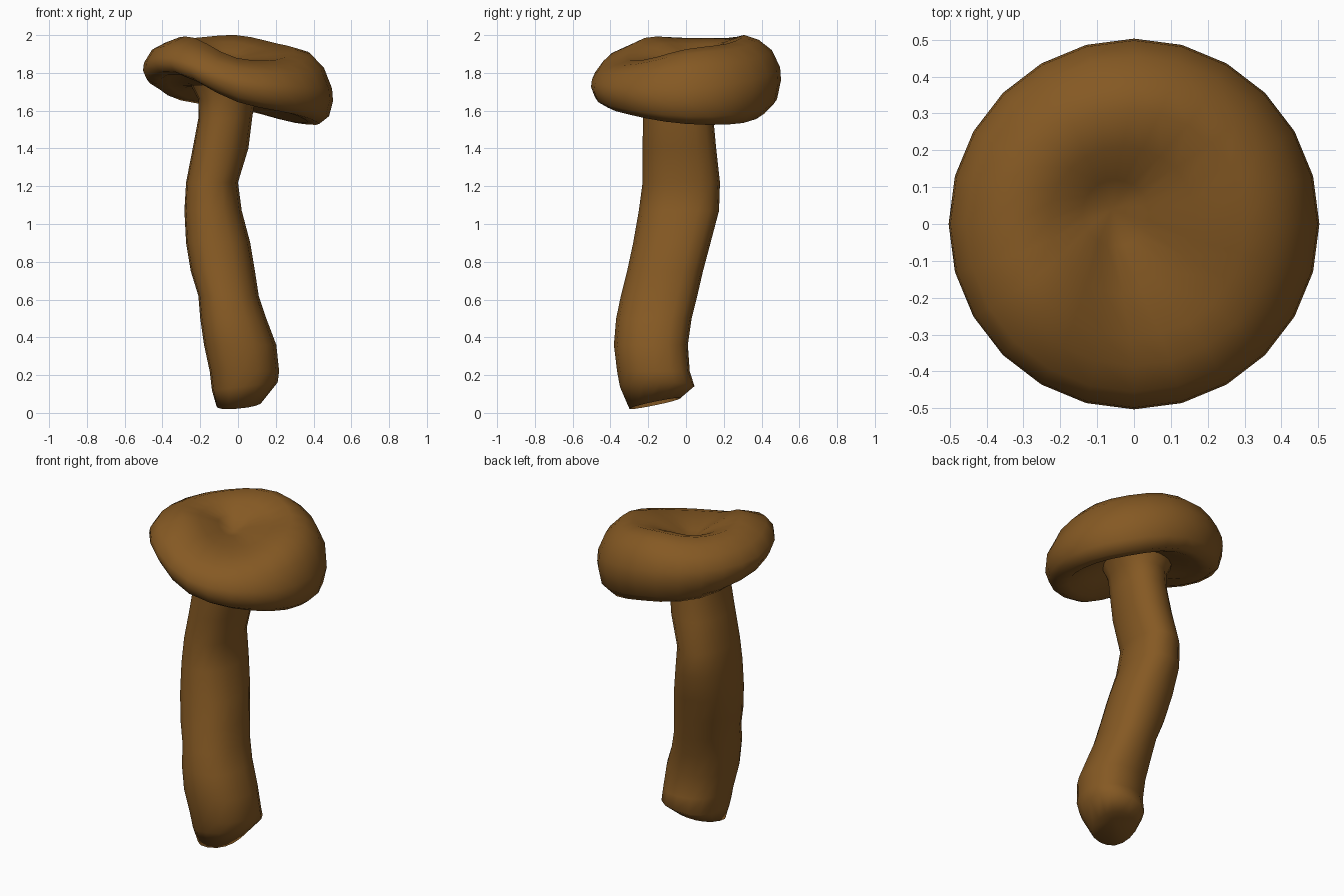
import bpy, bmesh, math

if "Cube" in bpy.data.objects:
    bpy.data.objects.remove(bpy.data.objects["Cube"])

brown = bpy.data.materials.new("mushroom brown")
brown.diffuse_color = (0.235, 0.1, 0.017, 1)
brown.use_nodes = True
brown.node_tree.nodes["Principled BSDF"].inputs["Base Color"].default_value = brown.diffuse_color


def loft(name, rings, start=None):
    """Skin closed rings of points, closing the first one onto a point."""
    bm = bmesh.new()
    loops = [[bm.verts.new(p) for p in ring] for ring in rings]
    n = len(loops[0])
    tip = bm.verts.new(start)
    for i in range(n):
        j = (i + 1) % n
        bm.faces.new((loops[0][j], loops[0][i], tip))
        for a, b in zip(loops, loops[1:]):
            bm.faces.new((a[i], a[j], b[j], b[i]))
    bmesh.ops.recalc_face_normals(bm, faces=bm.faces)
    me = bpy.data.meshes.new(name)
    bm.to_mesh(me)
    bm.free()
    me.materials.append(brown)
    for p in me.polygons:
        p.use_smooth = True
    ob = bpy.data.objects.new(name, me)
    bpy.context.collection.objects.link(ob)
    return ob


def around(values, t):
    """Smooth cyclic interpolation of values spaced evenly round the circle."""
    n = len(values)
    f = t / (2 * math.pi) * n
    i = math.floor(f)
    u = f - i
    a, b, c, d = (values[(i + k) % n] for k in (-1, 0, 1, 2))
    return b + 0.5 * u * (c - a + u * (2*a - 5*b + 4*c - d + u * (3*(b - c) + d - a)))


def soft(v):
    """Round off less than a circle does, for a slightly squared section."""
    return math.copysign(abs(v) ** 0.88, v)


# Stem: z, x min, x max, y min, y max, tilt along x, tilt along y
stem_rows = [
    (0.05, -0.115, 0.13, -0.30, -0.03, 0.08, 0.2),
    (0.14, -0.138, 0.21, -0.35, 0.045, 0.12, 0.0),
    (0.22, -0.15, 0.218, -0.365, 0.02, 0, 0),
    (0.36, -0.18, 0.203, -0.382, 0.01, 0, 0),
    (0.50, -0.20, 0.15, -0.37, 0.03, 0, 0),
    (0.62, -0.21, 0.11, -0.345, 0.06, 0, 0),
    (0.75, -0.25, 0.09, -0.312, 0.09, 0, 0),
    (0.90, -0.275, 0.065, -0.28, 0.13, 0, 0),
    (1.07, -0.284, 0.02, -0.25, 0.175, 0, 0),
    (1.22, -0.275, 0.0, -0.23, 0.18, 0, 0),
    (1.40, -0.24, 0.055, -0.23, 0.16, 0, 0),
    (1.56, -0.21, 0.075, -0.228, 0.145, 0, 0),
    (1.66, -0.21, 0.09, -0.228, 0.14, 0, 0),
    (1.735, -0.25, 0.14, -0.25, 0.17, 0, 0),
]
SIDES = 16
stem_rings = []
for z, x0, x1, y0, y1, tx, ty in stem_rows:
    ring = []
    for k in range(SIDES):
        t = 2 * math.pi * k / SIDES
        # a small phase shift stretches the section along one diagonal
        dx = (x1 - x0) / 2 * soft(math.cos(t - 0.05))
        dy = (y1 - y0) / 2 * soft(math.sin(t + 0.05))
        ring.append(((x0 + x1) / 2 + dx, (y0 + y1) / 2 + dy, max(0, z + tx * dx + ty * dy)))
    stem_rings.append(ring)
# Hollowed foot of the stem, open where it runs into the cap
loft("stem", stem_rings, (0.02, -0.16, 0.10))

# Cap: crest, widest and lowest rim heights every 45 degrees from +x
crest = [1.925, 1.955, 2.0, 1.985, 1.985, 1.985, 1.88, 1.87]
middle = [1.68, 1.73, 1.80, 1.83, 1.83, 1.86, 1.745, 1.70]
lowest = [1.53, 1.535, 1.61, 1.655, 1.74, 1.79, 1.645, 1.58]
SEG = 24


def cap_ring(r, cx, cy, height):
    ring = []
    for k in range(SEG):
        t = 2 * math.pi * k / SEG
        z = height(around(crest, t), around(middle, t), around(lowest, t))
        ring.append((cx + r * math.cos(t), cy + r * math.sin(t), z))
    return ring


cap_rings = [
    cap_ring(0.09, -0.05, 0.03, lambda c, m, l: 1.865 + 0.35 * (c - 1.86)),
    cap_ring(0.20, -0.03, 0.01, lambda c, m, l: 1.86 + 0.75 * (c - 1.86)),
    cap_ring(0.31, -0.01, 0, lambda c, m, l: c),
    cap_ring(0.385, 0, 0, lambda c, m, l: c - 0.025),
    cap_ring(0.455, 0, 0, lambda c, m, l: m + 0.6 * (c - m)),
    cap_ring(0.498, 0, 0, lambda c, m, l: m + 0.15 * (c - m)),
    cap_ring(0.503, 0, 0, lambda c, m, l: m - 0.2 * (m - l)),
    cap_ring(0.482, 0, 0, lambda c, m, l: l + 0.27 * (m - l)),
    cap_ring(0.43, 0, 0, lambda c, m, l: l),
    cap_ring(0.37, 0, 0, lambda c, m, l: l + 0.01),
    cap_ring(0.28, -0.02, -0.01, lambda c, m, l: 0.5 * l + 0.5 * 1.73),
    cap_ring(0.18, -0.05, -0.035, lambda c, m, l: 1.73),
]
loft("cap", cap_rings, (-0.06, 0.04, 1.845))
